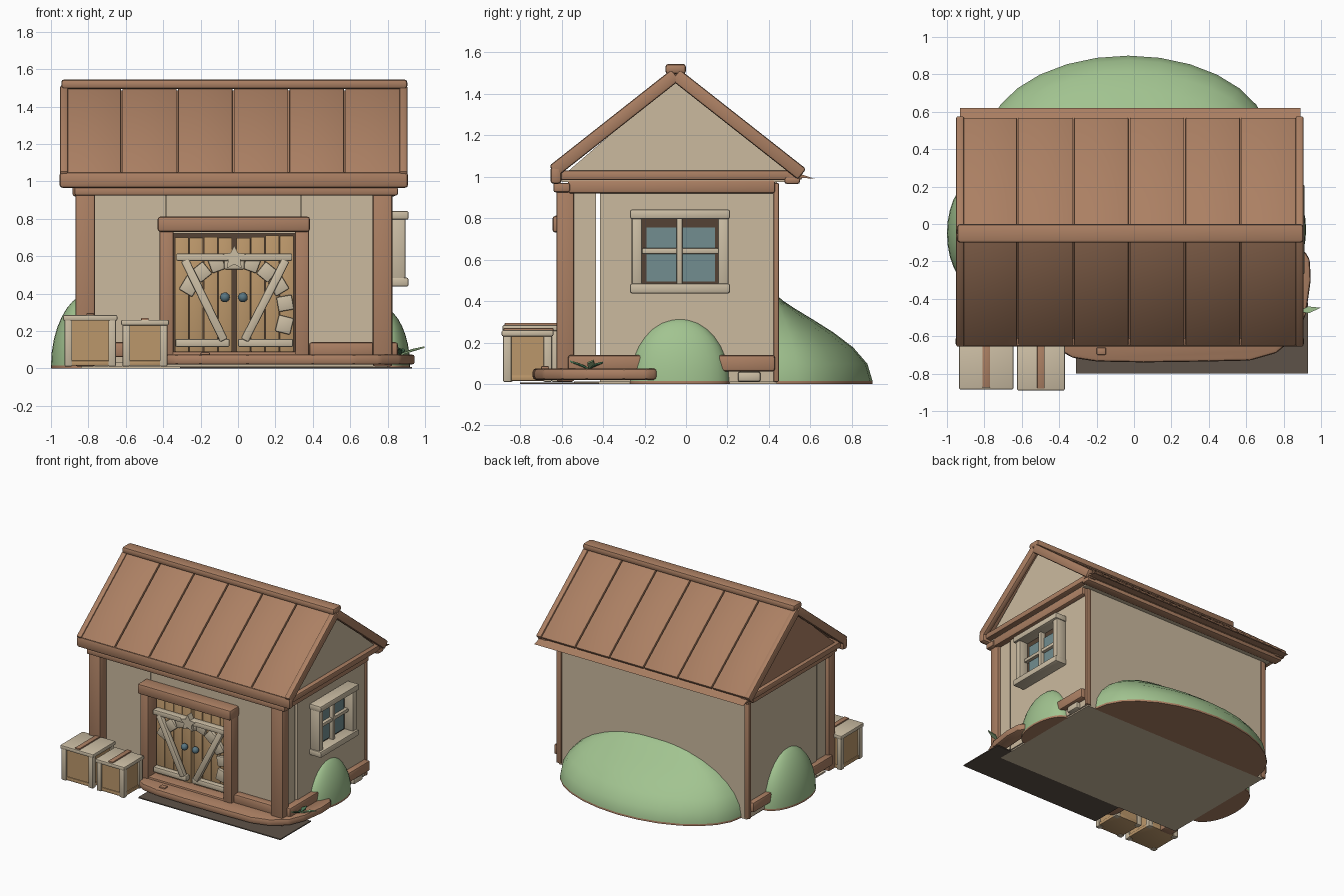
import bpy, bmesh, math, random
from mathutils import Vector, Matrix

if "Cube" in bpy.data.objects:
    bpy.data.objects.remove(bpy.data.objects["Cube"])

random.seed(4)


def mat(name, col):
    m = bpy.data.materials.new(name)
    m.diffuse_color = (*col, 1)
    m.use_nodes = True
    m.node_tree.nodes["Principled BSDF"].inputs["Base Color"].default_value = m.diffuse_color
    return m


BROWN = mat("warm brown wood", (.41, .215, .125))
CREAM = mat("cream plaster", (.60, .49, .345))
TRIM = mat("pale wood trim", (.60, .51, .37))
TAN = mat("tan boards", (.50, .31, .145))
GREEN = mat("bush green", (.36, .55, .28))
GLASS = mat("window glass", (.17, .27, .28))
DARK = mat("dark recess", (.09, .055, .035))
EARTH = mat("ground brown", (.11, .085, .065))
KNOB = mat("blue grey metal", (.10, .18, .22))
LEAF = mat("leaf green", (.07, .18, .09))


def finish(name, bm, mats, bevel=0.0, seg=2):
    if bevel:
        bmesh.ops.bevel(bm, geom=bm.edges[:], offset=bevel, segments=seg,
                        profile=.5, affect='EDGES', clamp_overlap=True)
    bmesh.ops.recalc_face_normals(bm, faces=bm.faces[:])
    me = bpy.data.meshes.new(name)
    bm.to_mesh(me)
    bm.free()
    for m in (mats if isinstance(mats, list) else [mats]):
        me.materials.append(m)
    for p in me.polygons:
        p.use_smooth = True
    me.set_sharp_from_angle(angle=math.radians(32))
    ob = bpy.data.objects.new(name, me)
    bpy.context.collection.objects.link(ob)
    return ob


def box(name, x, y, z, m, bevel=0.0):
    """Box from (min, max) pairs on each axis."""
    bm = bmesh.new()
    mid = Vector([(a + b) / 2 for a, b in (x, y, z)])
    size = [b - a for a, b in (x, y, z)]
    bmesh.ops.create_cube(bm, size=1, matrix=Matrix.Translation(mid) @ Matrix.Diagonal((*size, 1)))
    return finish(name, bm, m, bevel)


def beam(name, p, q, width, depth, up, m, bevel=0.0):
    """Box running from p to q; depth is measured along up."""
    p, q = Vector(p), Vector(q)
    d = (q - p).normalized()
    side = Vector(up).cross(d).normalized()
    n = d.cross(side)
    rot = Matrix((d, side, n)).transposed().to_4x4()
    bm = bmesh.new()
    bmesh.ops.create_cube(bm, size=1, matrix=Matrix.Translation((p + q) / 2) @ rot
                          @ Matrix.Diagonal(((q - p).length, width, depth, 1)))
    return finish(name, bm, m, bevel)


def prism(name, pts, vec, m, bevel=0.0):
    """Flat outline extruded along vec."""
    bm = bmesh.new()
    f = bm.faces.new([bm.verts.new(p) for p in pts])
    r = bmesh.ops.extrude_face_region(bm, geom=[f])
    bmesh.ops.translate(bm, vec=vec, verts=[v for v in r['geom'] if isinstance(v, bmesh.types.BMVert)])
    return finish(name, bm, m, bevel)


# Walls and floor
box("floor", (-.84, .80), (-.54, .44), (.0, .012), CREAM)
box("back_wall", (-.85, .80), (.42, .44), (.01, 1.0), CREAM)
for n, x in (("left", (-.85, -.83)), ("right", (.79, .81))):
    box(n + "_wall", x, (-.415, .43), (.01, .97), CREAM)
box("front_wall_left", (-.84, -.385), (-.54, -.435), (.03, .95), CREAM)
box("front_wall_right", (.34, .80), (-.54, -.435), (.03, .95), CREAM)
box("front_wall_over_door", (-.382, .337), (-.54, -.435), (.72, .95), CREAM)

# Corner posts and wall-top beams
for n, x in (("left", (-.87, -.765)), ("right", (.72, .825))):
    box(n + "_front_post", x, (-.625, -.54), (.01, .97), BROWN, .012)
for n, x in (("left", (-.865, -.82)), ("right", (.775, .82))):
    box(n + "_back_post", x, (.422, .448), (.01, .97), BROWN, .006)
for n, x in (("left", (-.885, -.82)), ("right", (.77, .845))):
    box(n + "_top_beam", x, (-.57, .43), (.92, .985), BROWN, .012)
box("front_top_beam", (-.875, .855), (-.64, -.56), (.925, .97), BROWN, .01)

# Roof boards on both slopes
RIDGE = (-.05, 1.50)
for n, ey, ez in (("front", -.64, 1.035), ("back", .56, 1.02)):
    s = -1 if ey < 0 else 1
    up = Vector((0, s * .62, .78))
    for i in range(6):
        x = -.92 + .298 * (i + .5)
        beam(f"{n}_roof_board_{i}", (x, RIDGE[0], RIDGE[1]), (x, ey, ez), .29, .034, up, BROWN, .006)
    beam(n + "_roof_underlay", (-.025, RIDGE[0], RIDGE[1] - .02), (-.025, ey, ez - .02), 1.80, .018, up, BROWN)
    for x in (-.93, .885):
        beam(n + "_barge_board", (x, RIDGE[0], RIDGE[1] - .008), (x, ey, ez - .008), .045, .065, up, BROWN, .012)
box("ridge_cap", (-.945, .905), (-.10, 0), (1.495, 1.545), BROWN, .016)
box("front_eave_beam", (-.955, .91), (-.655, -.60), (.965, 1.05), BROWN, .018)
box("back_eave_beam", (-.93, .89), (.475, .55), (.965, 1.0), BROWN, .012)
prism("back_eave_wedge", [(-.93, .50, 1.03), (-.93, .62, .99), (-.93, .50, 1.0)], (1.82, 0, 0), BROWN)

# Gables with tie beams
for n, x, t, m in (("right", .835, .015, CREAM), ("left", -.90, .015, BROWN)):
    prism(n + "_gable", [(x, -.60, 1.0), (x, .52, 1.0), (x, -.05, 1.475)], (t, 0, 0), m)
for n, x in (("right", (.82, .885)), ("left", (-.93, -.86))):
    box(n + "_tie_beam", x, (-.62, .56), (.985, 1.03), BROWN, .01)
box("attic_floor", (-.89, .84), (-.6, .5), (.975, .985), CREAM)

# Skirting logs
box("front_skirt_left", (-.77, -.42), (-.60, -.53), (.06, .14), BROWN, .014)
box("front_skirt_right", (.38, .73), (-.60, -.53), (.06, .14), BROWN, .014)
for n, x in (("left", (-.89, -.83)), ("right", (.79, .855))):
    box(n + "_skirt_front", x, (-.57, -.17), (.06, .14), BROWN, .014)
    box(n + "_skirt_back", x, (.13, .43), (.06, .14), BROWN, .014)
box("side_stone", (.79, .84), (.25, .36), (.01, .06), TRIM, .012)

# Door surround
for n, x in (("left", (-.42, -.345)), ("right", (.305, .38))):
    box("door_post_" + n, x, (-.625, -.48), (.06, .75), BROWN, .012)
box("door_lintel", (-.43, .385), (-.645, -.5), (.73, .812), BROWN, .016)
box("door_recess", (-.35, .31), (-.50, -.485), (.06, .74), DARK)

# Door planks, four to each leaf
for leaf, x0 in (("left", -.337), ("right", -.008)):
    for i in range(4):
        a = x0 + i * .077
        top = .705 + random.uniform(-.008, .008)
        box(f"{leaf}_door_plank_{i}", (a, a + .074), (-.54, -.50), (.09, top), TAN, .004)

# Stone arch across the doors with a star keystone
for i, deg in enumerate((-14, 10, 31, 51, 70, 110, 129, 149)):
    a = math.radians(deg)
    o = Vector((math.cos(a), 0, math.sin(a)))
    c = Vector((-.02, -.553, .30))
    w = .075 + random.uniform(0, .02)
    beam(f"arch_stone_{i}", c + o * .235, c + o * .318, w, .03, (0, -1, 0), TRIM, .008)
box("keystone", (-.075, .035), (-.575, -.535), (.53, .59), TRIM, .008)
star = []
for i in range(10):
    a, r = math.pi / 2 + i * math.pi / 5, (.068, .034)[i % 2]
    star.append((-.02 + r * math.cos(a), -.60, .59 + r * math.sin(a)))
prism("star_keystone", star, (0, .05, 0), TRIM)

# Door braces and knobs
box("door_top_rail", (-.33, .29), (-.592, -.535), (.575, .615), TRIM, .008)
for n, x, a, b in (("left", (-.335, -.045), -.285, -.075), ("right", (.0, .295), .255, .035)):
    box(n + "_door_bottom_rail", x, (-.58, -.535), (.115, .158), TRIM, .008)
    beam(n + "_door_brace", (a, -.572, .58), (b, -.572, .15), .045, .04, (0, -1, 0), TRIM, .008)
for n, x in (("left", -.07), ("right", .026)):
    bm = bmesh.new()
    bmesh.ops.create_uvsphere(bm, u_segments=16, v_segments=8, radius=.026,
                              matrix=Matrix.Translation((x, -.568, .38)))
    finish(n + "_knob", bm, KNOB)

# Side window
box("window_recess", (.80, .822), (-.22, .17), (.47, .81), DARK)
box("window_glass", (.80, .829), (-.19, .14), (.495, .755), GLASS)
box("window_head", (.81, .912), (-.27, .212), (.795, .842), TRIM, .01)
box("window_sill", (.81, .912), (-.27, .212), (.437, .485), TRIM, .01)
for n, y in (("front", (-.262, -.212)), ("back", (.155, .205))):
    box("window_jamb_" + n, (.81, .895), y, (.475, .805), TRIM, .01)
box("window_mullion", (.81, .86), (-.045, -.018), (.48, .80), TRIM, .005)
box("window_crossbar", (.81, .855), (-.212, .157), (.628, .655), TRIM, .005)

# Porch slab and the ground beneath it
outline = [(-.40, -.50), (-.39, -.68), (-.33, -.715), (-.2, -.735), (.05, -.74), (.4, -.735), (.62, -.73),
           (.76, -.69), (.87, -.6), (.92, -.48), (.945, -.3), (.94, -.19), (.91, -.14), (.84, -.14), (.82, -.5)]
prism("porch_slab", [(x, y, .02) for x, y in outline], (0, 0, .055), BROWN, .016)
box("ground_plate", (-.31, .93), (-.80, -.42), (.0, .008), EARTH)
box("porch_pebble", (-.2, -.15), (-.70, -.66), (.07, .086), BROWN, .006)
box("door_sill", (-.40, .38), (-.62, -.48), (.03, .09), BROWN, .01)

# Crates with corner frames, lids and straps
for k, x0, x1, y0, y1, h in (("large", -.935, -.645, -.885, -.60, .285), ("small", -.625, -.37, -.89, -.64, .26)):
    w = .04
    box(k + "_crate_body", (x0 + .02, x1 - .02), (y0 + .02, y1 - .02), (.02, h - .02), TAN)
    for x in (x0 + .008, x1 - w - .008):
        for y in (y0 + .008, y1 - w - .008):
            box(k + "_crate_post", (x, x + w), (y, y + w), (.01, h - .02), TRIM, .006)
    box(k + "_crate_base", (x0 + .013, x1 - .013), (y0 + .013, y1 - .013), (.015, .042), TAN, .005)
    box(k + "_crate_lid", (x0, x1), (y0, y1), (h - .03, h), TRIM, .008)
    c = (x0 + x1) / 2
    box(k + "_crate_strap", (c - .02, c + .02), (y0 + .01, y1), (h - .005, h + .01), BROWN, .004)


# Half-dome bushes growing out from the walls
def bush(name, origin, angle, a, b, h, power=2.8, nu=14, nv=8):
    bm = bmesh.new()
    rows = []
    for j in range(nv):
        s = math.pi / 2 * j / nv
        rows.append([bm.verts.new((a * math.cos(t) * math.cos(s), b * math.sin(t) * math.cos(s) ** power,
                                   .015 + h * math.sin(s))) for t in (math.pi * i / nu for i in range(nu + 1))])
    top = bm.verts.new((0, 0, h + .015))
    for j in range(nv - 1):
        for i in range(nu):
            bm.faces.new((rows[j][i], rows[j][i + 1], rows[j + 1][i + 1], rows[j + 1][i]))
    for i in range(nu):
        bm.faces.new((rows[-1][i], rows[-1][i + 1], top))
    base = [bm.verts.new((v.co.x, v.co.y, 0)) for v in rows[0]]
    for i in range(nu):
        bm.faces.new((base[i], base[i + 1], rows[0][i + 1], rows[0][i])).material_index = 1
    bm.faces.new(base).material_index = 1
    bm.transform(Matrix.Translation(origin) @ Matrix.Rotation(angle, 4, 'Z'))
    finish(name, bm, [GREEN, BROWN])


bush("back_bush", (-.03, .435, 0), 0, .76, .465, .42)
bush("left_bush", (-.84, -.05, 0), math.pi / 2, .29, .16, .37, 1.3)
bush("right_bush", (.80, -.03, 0), -math.pi / 2, .24, .12, .30, 1.3)

# Small plant at the end of the porch
for i, (deg, r, z) in enumerate(((10, .13, .11), (80, .07, .10), (160, .06, .09), (-100, .09, .105))):
    d = Vector((math.cos(math.radians(deg)), math.sin(math.radians(deg)), 0))
    s = Vector((-d.y, d.x, 0)) * .018
    o = Vector((.87, -.47, .07))
    tip = o + d * r + Vector((0, 0, z - .07))
    mid = (o + tip) / 2 + Vector((0, 0, .006))
    prism(f"plant_leaf_{i}", [o, mid - s, tip, mid + s], (0, 0, .008), GREEN if i == 0 else LEAF)
